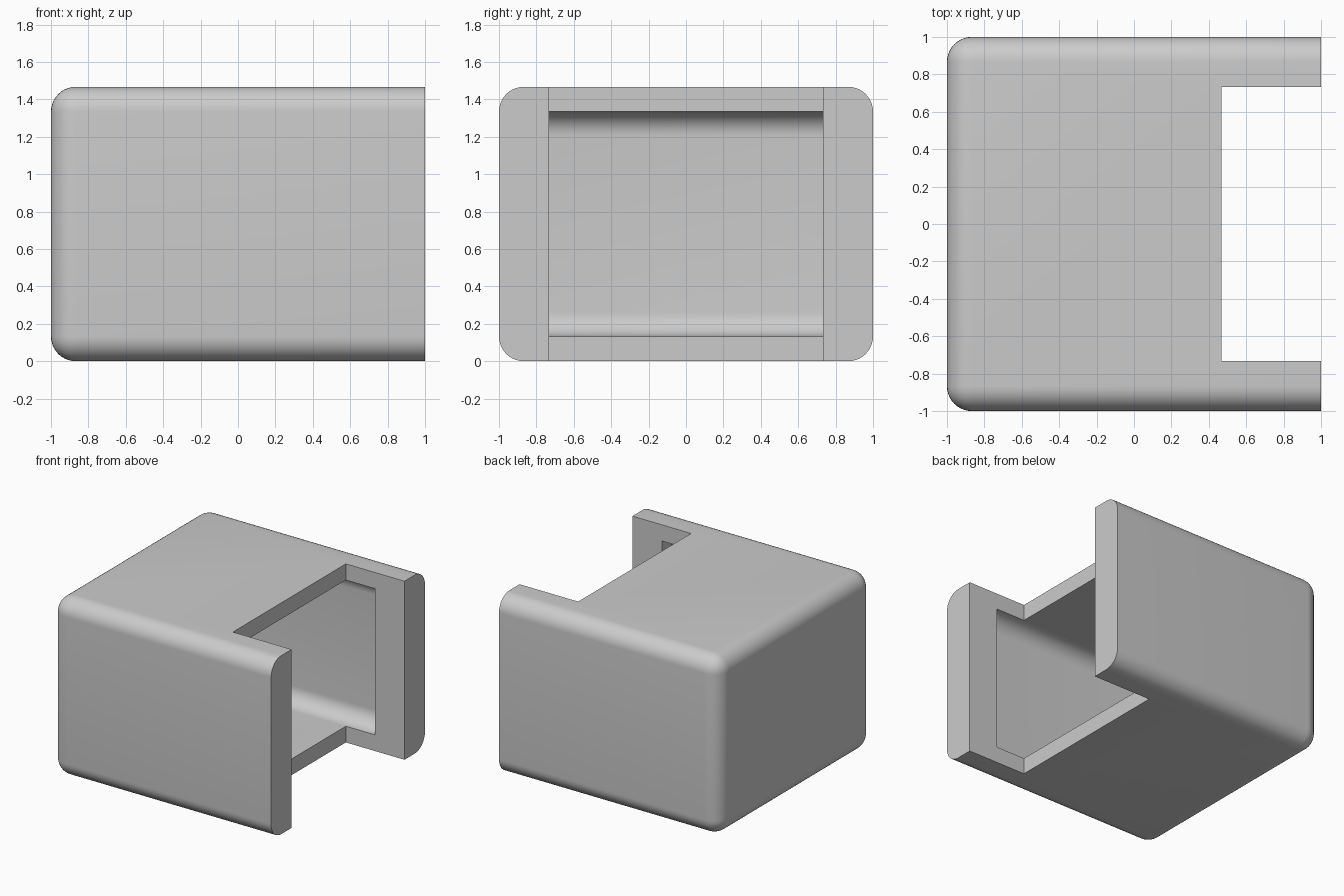
import bpy
import bmesh
import math
from mathutils import Vector

if "Cube" in bpy.data.objects:
    bpy.data.objects.remove(bpy.data.objects["Cube"], do_unlink=True)

HEIGHT = 1.467
WALL = 0.133

grey = bpy.data.materials.new("light grey")
grey.use_nodes = True
colour = (0.6, 0.6, 0.6, 1)
grey.diffuse_color = colour
grey.node_tree.nodes["Principled BSDF"].inputs["Base Color"].default_value = colour


def box(name, low, high, radius=0):
    """Box between two corners; every edge not on its +x end is rounded."""
    low, high = Vector(low), Vector(high)
    bm = bmesh.new()
    bmesh.ops.create_cube(bm, size=1)
    for v in bm.verts:
        v.co = [l + (h - l) * (c + 0.5) for l, h, c in zip(low, high, v.co)]
    if radius:
        edges = [e for e in bm.edges
                 if min(v.co.x for v in e.verts) < high.x - 0.01]
        bmesh.ops.bevel(bm, geom=edges, offset=radius, segments=10,
                        profile=0.5, affect='EDGES')
    mesh = bpy.data.meshes.new(name)
    bm.to_mesh(mesh)
    bm.free()
    mesh.materials.append(grey)
    obj = bpy.data.objects.new(name, mesh)
    bpy.context.collection.objects.link(obj)
    return obj


# Outer shell, rounded everywhere but at its open end
shell = box("housing_shell", (-1, -1, 0), (1, 1, HEIGHT), WALL)

# Hollow inside, and the slot that opens it between two side arms
inner = 1 - WALL
cavity = box("cavity_cutter", (-inner, -inner, WALL),
             (0.733, inner, HEIGHT - WALL), 0.13)
slot = box("slot_cutter", (0.467, -0.733, -0.3), (1.3, 0.733, HEIGHT + 0.3))

bpy.context.view_layer.objects.active = shell
shell.select_set(True)
for cutter in (cavity, slot):
    cut = shell.modifiers.new(cutter.name, 'BOOLEAN')
    cut.operation = 'DIFFERENCE'
    cut.solver = 'EXACT'
    cut.object = cutter
    bpy.ops.object.modifier_apply(modifier=cut.name)
for cutter in (cavity, slot):
    bpy.data.objects.remove(cutter, do_unlink=True)

# Smooth fillets, crisp rims
bpy.ops.object.shade_smooth_by_angle(angle=math.radians(30))
